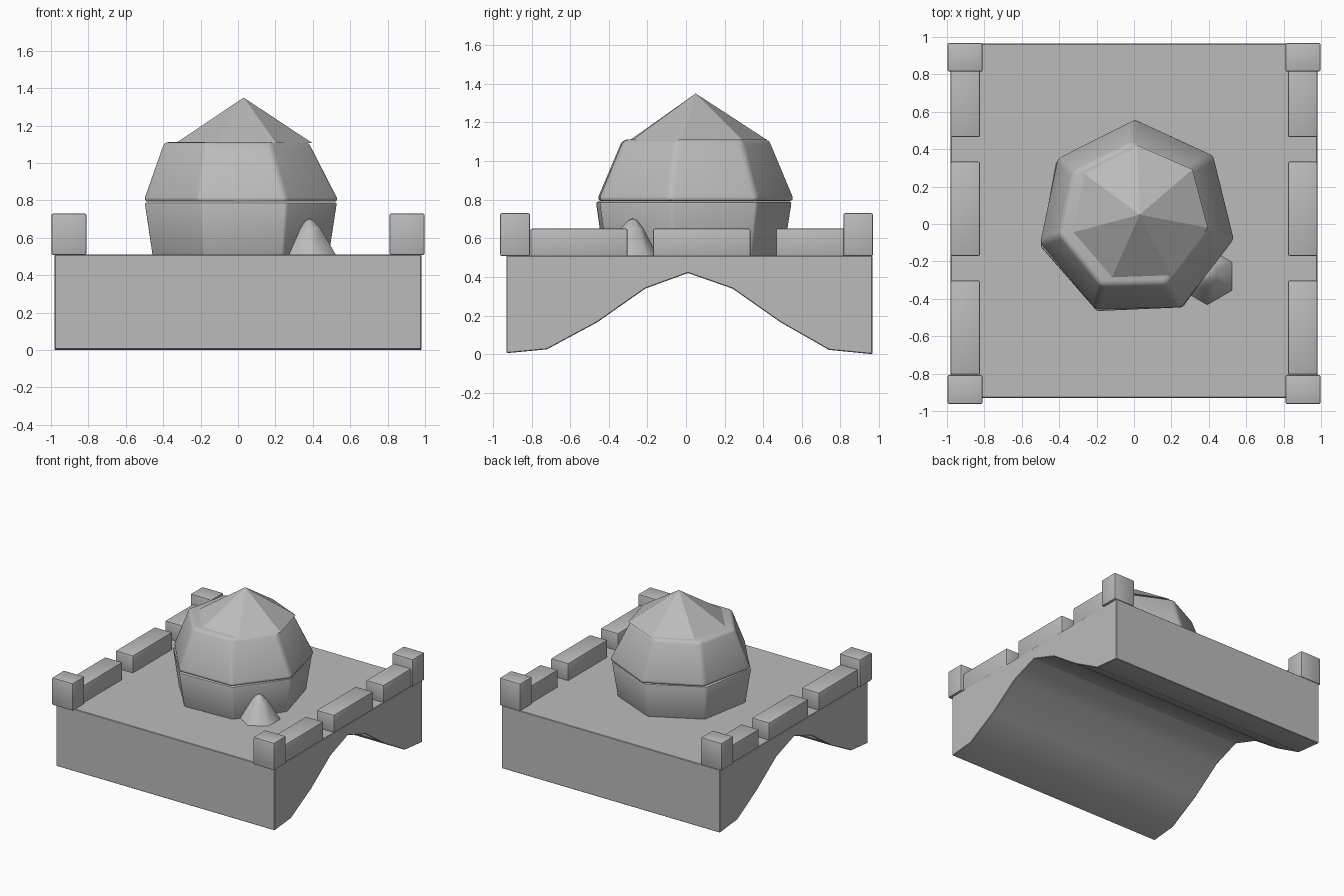
import bpy, bmesh, math

if "Cube" in bpy.data.objects:
    bpy.data.objects.remove(bpy.data.objects["Cube"])

stone = bpy.data.materials.new("grey_stone")
stone.diffuse_color = (0.5, 0.5, 0.5, 1)
stone.use_nodes = True
stone.node_tree.nodes["Principled BSDF"].inputs["Base Color"].default_value = stone.diffuse_color


def finish(name, bm, bevel=0.0, segments=2, angle=35):
    """Turn a bmesh into a named object, optionally softened."""
    bmesh.ops.recalc_face_normals(bm, faces=bm.faces)
    if bevel:
        edges = [e for e in bm.edges if e.calc_face_angle(0) > 0.6]
        bmesh.ops.bevel(bm, geom=edges, offset=bevel, segments=segments,
                        profile=0.5, affect='EDGES', clamp_overlap=True)
    mesh = bpy.data.meshes.new(name)
    bm.to_mesh(mesh)
    bm.free()
    mesh.materials.append(stone)
    obj = bpy.data.objects.new(name, mesh)
    bpy.context.collection.objects.link(obj)
    bpy.ops.object.select_all(action='DESELECT')
    obj.select_set(True)
    bpy.context.view_layer.objects.active = obj
    bpy.ops.object.shade_smooth_by_angle(angle=math.radians(angle))
    return obj


def box(name, x0, x1, y0, y1, z0, z1):
    bm = bmesh.new()
    bmesh.ops.create_cube(bm, size=1)
    for v in bm.verts:
        v.co = ((x0 + x1) / 2 + v.co.x * (x1 - x0),
                (y0 + y1) / 2 + v.co.y * (y1 - y0),
                (z0 + z1) / 2 + v.co.z * (z1 - z0))
    return finish(name, bm, 0.008)


def lathe(name, sides, turn, rings, bevel=0.0, segments=2, angle=35):
    """Stack of polygon rings (cx, cy, z, radius); radius 0 makes a point."""
    bm = bmesh.new()
    loops = []
    for cx, cy, z, r in rings:
        n = sides if r else 1
        loops.append([bm.verts.new((cx + r * math.cos(turn + math.tau * i / sides),
                                    cy + r * math.sin(turn + math.tau * i / sides), z))
                      for i in range(n)])
    for a, b in zip(loops, loops[1:]):
        for i in range(sides):
            j = (i + 1) % sides
            if len(b) == 1:
                bm.faces.new((a[i], a[j], b[0]))
            else:
                bm.faces.new((a[i], a[j], b[j], b[i]))
    bm.faces.new(loops[0][::-1])
    if len(loops[-1]) > 1:
        bm.faces.new(loops[-1])
    return finish(name, bm, bevel, segments, angle)


# Bridge deck: arched side profile extruded across x
profile = [(-0.93, 0.51), (-0.93, 0.005), (-0.72, 0.025), (-0.46, 0.165),
           (-0.21, 0.34), (0.01, 0.42), (0.24, 0.34), (0.49, 0.165),
           (0.74, 0.022), (0.965, 0.0), (0.965, 0.51)]
bm = bmesh.new()
face = bm.faces.new([bm.verts.new((-0.98, y, z)) for y, z in profile])
ext = bmesh.ops.extrude_face_region(bm, geom=[face])
for v in ext["geom"]:
    if isinstance(v, bmesh.types.BMVert):
        v.co.x = 0.98
finish("bridge_deck", bm, 0.004, 1)

# Corner posts and parapet blocks on both sides
for side, s in (("left", -1), ("right", 1)):
    for end, y0, y1 in (("front", -0.962, -0.808), ("back", 0.815, 0.968)):
        box(f"post_{side}_{end}", *sorted((s * 0.81, s * 0.997)), y0, y1, 0.508, 0.73)
    for i, (y0, y1) in enumerate(((-0.805, -0.303), (-0.17, 0.333), (0.465, 0.93))):
        box(f"parapet_{side}_{i + 1}", *sorted((s * 0.823, s * 0.98)), y0, y1, 0.505, 0.65)

# Seven-sided tower: drum, dome band and pointed cap
lathe("tower_drum", 7, math.radians(92.5),
      [(0.01, 0.02, 0.50, 0.485), (0.01, 0.02, 0.79, 0.53)], 0.012)
lathe("tower_dome", 7, math.radians(91),
      [(0.015, 0.027, 0.793, 0.54), (-0.01, 0.035, 1.112, 0.40)], 0.025, 3)
lathe("tower_cap", 7, math.radians(92),
      [(0.03, 0.05, 1.108, 0.372), (0.03, 0.05, 1.35, 0)], angle=20)

# Small rounded mound beside the tower
lathe("small_mound", 6, math.radians(30),
      [(0.392, -0.28, 0.50, 0.158), (0.385, -0.277, 0.65, 0.065),
       (0.383, -0.275, 0.69, 0.026), (0.381, -0.275, 0.703, 0)], angle=65)
